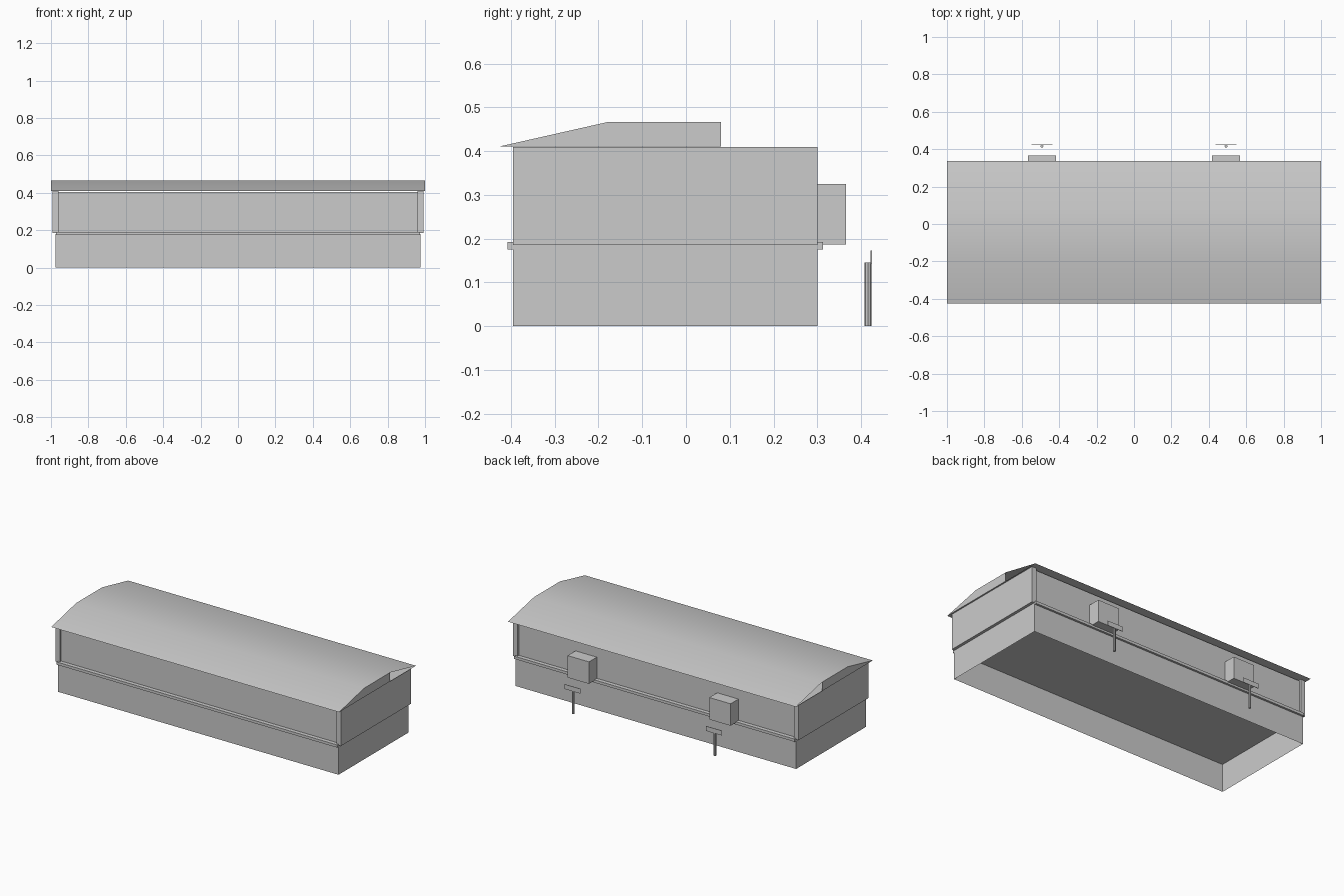
import bpy, bmesh, math

if "Cube" in bpy.data.objects:
    bpy.data.objects.remove(bpy.data.objects["Cube"])

grey = bpy.data.materials.new("plain grey")
grey.diffuse_color = (0.6, 0.6, 0.6, 1)
grey.use_nodes = True
grey.node_tree.nodes["Principled BSDF"].inputs["Base Color"].default_value = grey.diffuse_color


def finish(name, bm):
    me = bpy.data.meshes.new(name)
    bm.to_mesh(me)
    bm.free()
    ob = bpy.data.objects.new(name, me)
    bpy.context.collection.objects.link(ob)
    me.materials.append(grey)
    return ob


def box(name, x0, x1, y0, y1, z0, z1, open_bottom=False):
    bm = bmesh.new()
    bmesh.ops.create_cube(bm, size=1)
    for v in bm.verts:
        v.co.x = x1 if v.co.x > 0 else x0
        v.co.y = y1 if v.co.y > 0 else y0
        v.co.z = z1 if v.co.z > 0 else z0
    if open_bottom:
        low = [f for f in bm.faces if f.normal.z < -0.9]
        bmesh.ops.delete(bm, geom=low, context='FACES_ONLY')
    return finish(name, bm)


# Lower skirt, hollow from below
box("lower_skirt", -0.975, 0.975, -0.395, 0.30, 0, 0.18, open_bottom=True)
# Trim band between the skirt and the upper body
box("trim_band", -0.974, 0.974, -0.408, 0.313, 0.175, 0.192)
# Upper body with slightly recessed long walls
box("upper_body", -0.965, 0.965, -0.383, 0.288, 0.185, 0.405)

# Curved roof: smooth shell, flat underside, gables open at the rear
bm = bmesh.new()
profile = [(-0.425, 0.411), (-0.177, 0.467), (0.08, 0.467), (0.338, 0.411)]
left = [bm.verts.new((-1, y, z)) for y, z in profile]
right = [bm.verts.new((1, y, z)) for y, z in profile]
for i in range(3):
    f = bm.faces.new((left[i], right[i], right[i + 1], left[i + 1]))
    f.smooth = True
u = [bm.verts.new((x, y, 0.411)) for x, y in
     ((-1, -0.425), (-1, 0.338), (1, 0.338), (1, -0.425))]
bm.faces.new(u)
for s in (-1, 1):
    pts = [bm.verts.new((s, y, z)) for y, z in profile[:3] + [(0.08, 0.411)]]
    bm.faces.new(pts if s < 0 else pts[::-1])
finish("roof", bm)

for s, side in ((-1, "left"), (1, "right")):
    # End wall slab, forming the corner posts
    xs = sorted((s * 0.96, s * 0.992))
    box(side + "_end_wall", *xs, -0.395, 0.30, 0.185, 0.41)
    cx = s * 0.492
    # Box on the rear wall
    box(side + "_rear_box", cx - 0.074, cx + 0.074, 0.28, 0.366, 0.187, 0.325)
    # Free-standing sign: round post and thin plate
    bm = bmesh.new()
    bmesh.ops.create_cone(bm, cap_ends=True, segments=8, radius1=0.008,
                          radius2=0.008, depth=0.145)
    bmesh.ops.translate(bm, vec=(cx, 0.416, 0.0725), verts=bm.verts)
    finish(side + "_sign_post", bm)
    box(side + "_sign_plate", cx - 0.055, cx + 0.055, 0.422, 0.425, 0.143, 0.173)
